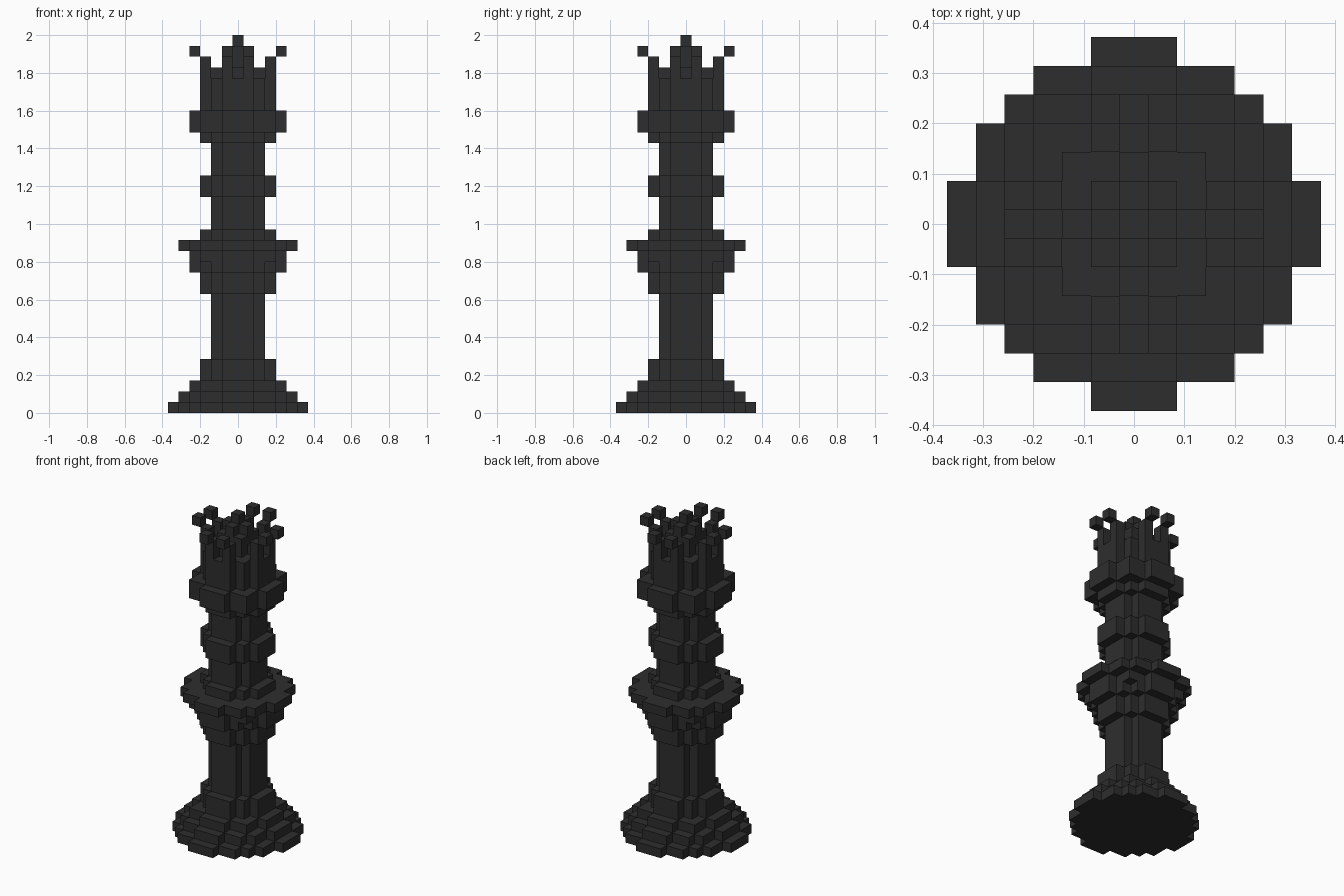
import bpy, bmesh

# Remove the default cube
cube = bpy.data.objects.get("Cube")
if cube:
    bpy.data.objects.remove(cube, do_unlink=True)

V = 2 / 35  # edge length of one block

mat = bpy.data.materials.new("charcoal_black")
mat.use_nodes = True
charcoal = (0.027, 0.027, 0.027, 1)
mat.diffuse_color = charcoal
bsdf = next(n for n in mat.node_tree.nodes if n.type == 'BSDF_PRINCIPLED')
bsdf.inputs["Base Color"].default_value = charcoal


def disc(limit):
    """Blocks of a stepped disc whose squared distance is within the limit."""
    span = range(-7, 8)
    return [(x, y) for x in span for y in span if x * x + y * y <= limit]


def add_slab(bm, cells, z, height):
    """Extrude a set of grid cells into one stepped slab."""
    corners = {}

    def corner(x, y):
        if (x, y) not in corners:
            corners[x, y] = bm.verts.new(((x - 0.5) * V, (y - 0.5) * V, z * V))
        return corners[x, y]

    faces = [bm.faces.new([corner(x, y), corner(x + 1, y),
                           corner(x + 1, y + 1), corner(x, y + 1)])
             for x, y in cells]
    result = bmesh.ops.extrude_face_region(bm, geom=faces, use_keep_orig=True)
    top = [g for g in result["geom"] if isinstance(g, bmesh.types.BMVert)]
    bmesh.ops.translate(bm, verts=top, vec=(0, 0, height * V))


def build(name, slabs):
    """Make one object from (cells, start layer, layer count) slabs."""
    bm = bmesh.new()
    for cells, z, height in slabs:
        add_slab(bm, cells, z, height)
    bmesh.ops.recalc_face_normals(bm, faces=bm.faces)
    bmesh.ops.dissolve_limit(bm, angle_limit=0.01, verts=bm.verts, edges=bm.edges)
    mesh = bpy.data.meshes.new(name)
    bm.to_mesh(mesh)
    bm.free()
    mesh.materials.append(mat)
    obj = bpy.data.objects.new(name, mesh)
    bpy.context.collection.objects.link(obj)


# Turned body: part name, then (squared radius, layer count) from the ground up
D2, D3, D4, D5, D6 = 5, 10, 18, 27, 38
body = [
    ("base", [(D6, 1), (D5, 1), (D4, 1), (D3, 2)]),
    ("lower_shaft", [(D2, 6)]),
    ("collar", [(D3, 2), (17, 1), (D4, 1), (D5, 1), (D3, 1)]),
    ("middle_shaft", [(D2, 3)]),
    ("neck_ring", [(D3, 2)]),
    ("upper_shaft", [(D2, 3)]),
    ("crown_band", [(D3, 1), (D4, 2)]),
    ("crown_wall", [(D3, 3)]),
]
layer = 0
for name, bands in body:
    slabs = []
    for limit, count in bands:
        slabs.append((disc(limit), layer, count))
        layer += count
    build(name, slabs)

# Crown prongs with outward tips, four sides times two
sides = [(1, 0), (0, 1), (-1, 0), (0, -1)]


def around(radius):
    return [(a * radius - b * s, b * radius + a * s) for a, b in sides for s in (-1, 1)]


build("crown_prongs", [([c], layer, 2) for c in around(3)])
build("crown_tips", [([c], layer + 2, 1) for c in around(4)])

# Stepped dome and finial in the middle of the crown
build("crown_finial", [(disc(r), layer + i, 1) for i, r in enumerate((4, 2, 1, 0))])
